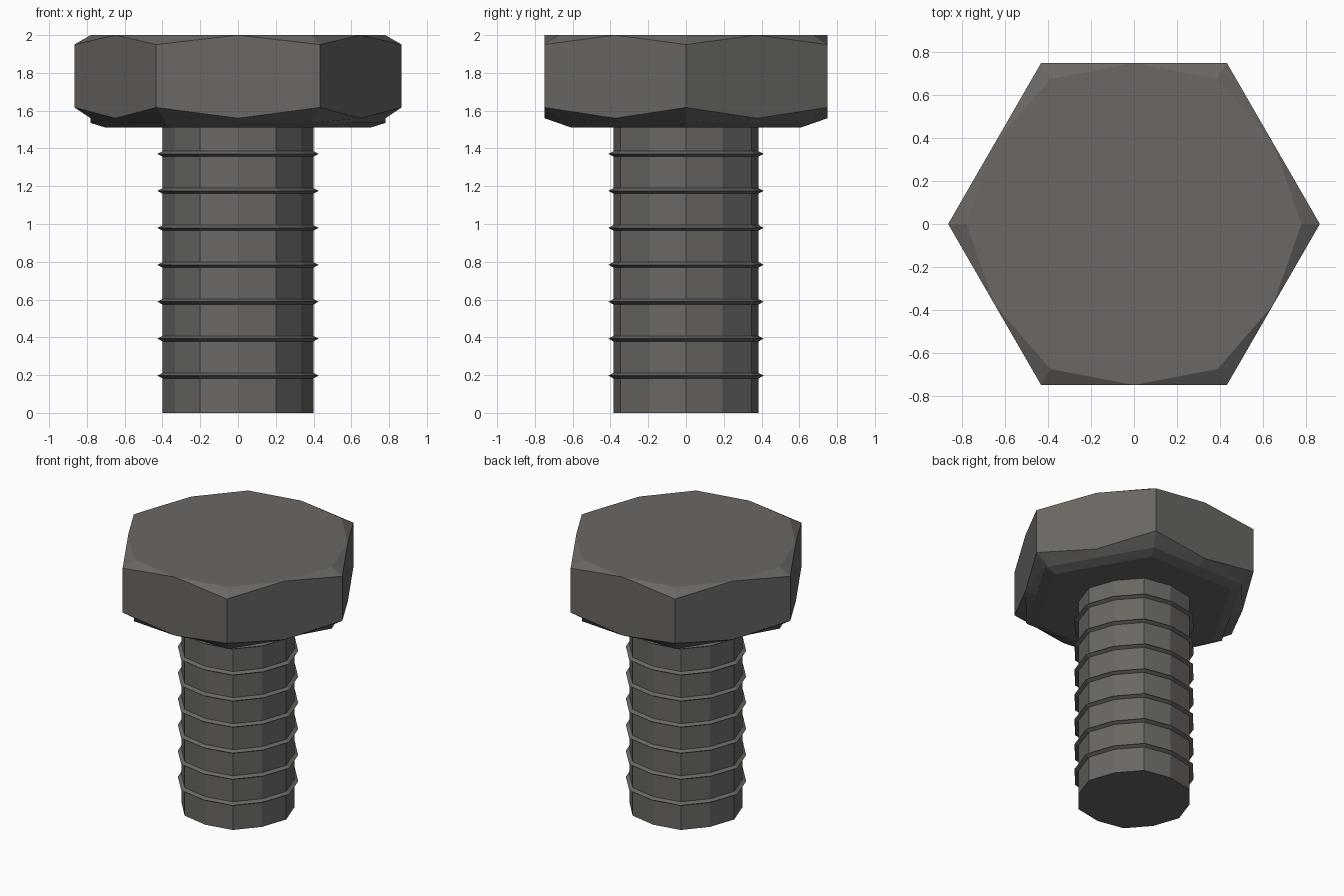
import bpy, bmesh, math

if "Cube" in bpy.data.objects:
    bpy.data.objects.remove(bpy.data.objects["Cube"])

steel = bpy.data.materials.new("dark steel")
steel.diffuse_color = (0.145, 0.135, 0.125, 1)
steel.use_nodes = True
steel.node_tree.nodes["Principled BSDF"].inputs["Base Color"].default_value = steel.diffuse_color


def ring(bm, rc, zc, rm, zm):
    """Twelve points: hex corners (radius rc, height zc) alternating with mid-flats (rm, zm)."""
    pts = []
    for i in range(12):
        a = math.radians(30 * i)
        r, z = (rc, zc) if i % 2 == 0 else (rm, zm)
        pts.append(bm.verts.new((r * math.cos(a), r * math.sin(a), z)))
    return pts


def loft(name, levels):
    """Skin stacked rings; quads that collapse or bend are left to triangulate."""
    bm = bmesh.new()
    rings = [ring(bm, *lv) for lv in levels]
    for lo, hi in zip(rings, rings[1:]):
        for i in range(12):
            j = (i + 1) % 12
            # split each quad on the diagonal running corner-low to mid-high
            bm.faces.new((lo[i], lo[j], hi[j], hi[i]))
    bm.faces.new(rings[0][::-1])
    bm.faces.new(rings[-1])
    bmesh.ops.remove_doubles(bm, verts=bm.verts, dist=1e-4)
    bmesh.ops.recalc_face_normals(bm, faces=bm.faces)
    me = bpy.data.meshes.new(name)
    bm.to_mesh(me)
    bm.free()
    me.materials.append(steel)
    ob = bpy.data.objects.new(name, me)
    bpy.context.collection.objects.link(ob)
    return ob


# hexagonal head with cut corners, and a stepped hexagonal underside
R = 0.866
loft("head", [
    (0.70, 1.51, 0.606, 1.51),
    (0.78, 1.535, 0.677, 1.535),
    (0.78, 1.56, 0.75, 1.56),
    (R, 1.617, 0.75, 1.56),
    (R, 1.95, 0.75, 2.0),
    (0.78, 2.0, 0.75, 2.0),
])

# shank with seven thin sharp thread ridges
levels = [(0.40, 0.0, 0.385, 0.0)]
for k in range(7):
    z = 0.197 + 0.1957 * k
    for r, dz in ((0, -0.014), (0.027, 0), (0, 0.014)):
        levels.append((0.40 + r, z + dz, 0.385 + r * 0.95, z + dz))
levels.append((0.40, 1.53, 0.385, 1.53))
loft("threaded_shank", levels)
